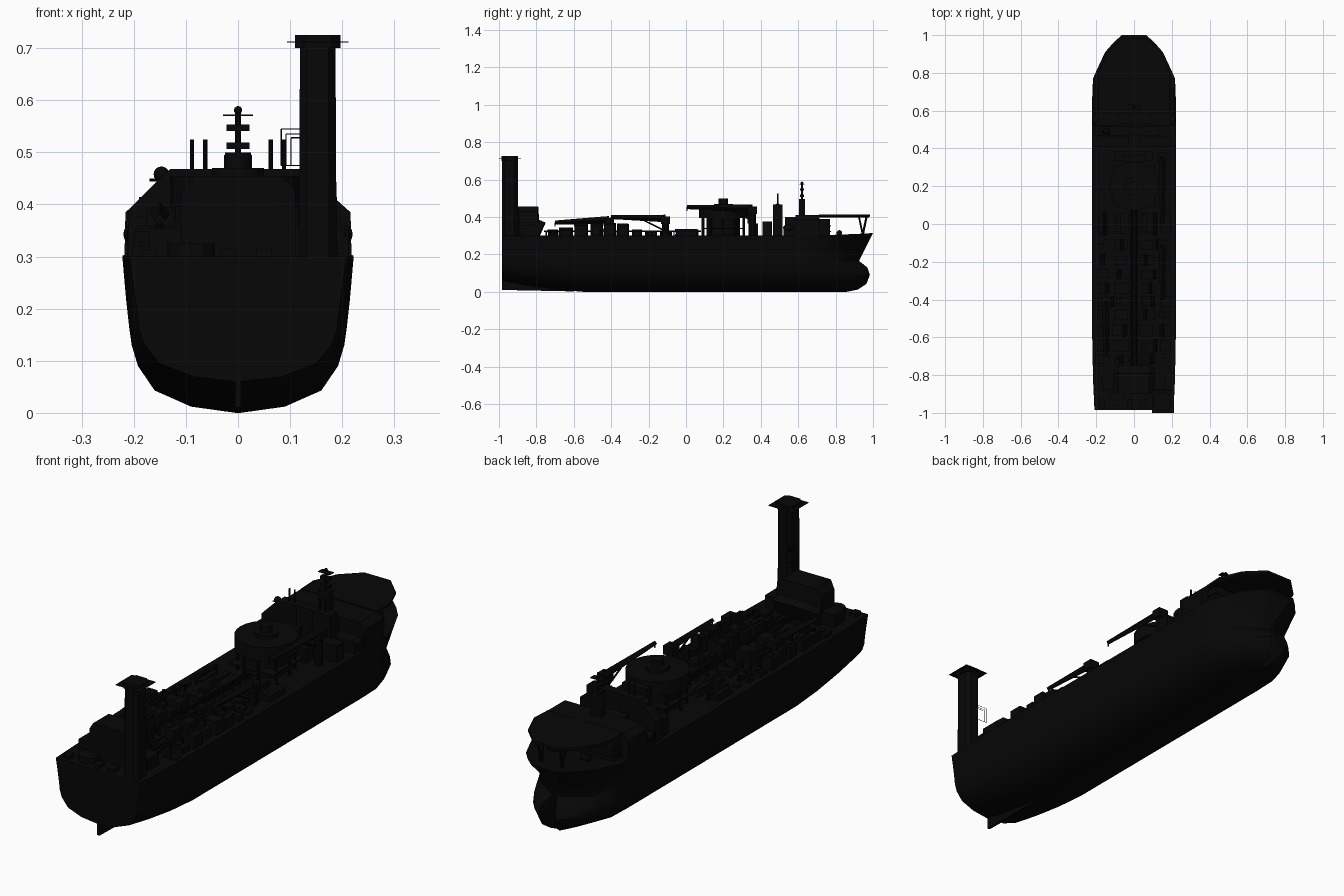
import bpy, bmesh, math, random
from mathutils import Vector, Matrix

if "Cube" in bpy.data.objects:
    bpy.data.objects.remove(bpy.data.objects["Cube"])

random.seed(4)
paint = bpy.data.materials.new("black_paint")
paint.diffuse_color = (0.002, 0.002, 0.002, 1)
paint.use_nodes = True
paint.node_tree.nodes["Principled BSDF"].inputs["Base Color"].default_value = paint.diffuse_color


def finish(bm, name, smooth=False):
    bmesh.ops.recalc_face_normals(bm, faces=bm.faces)
    me = bpy.data.meshes.new(name)
    bm.to_mesh(me)
    bm.free()
    me.materials.append(paint)
    ob = bpy.data.objects.new(name, me)
    bpy.context.collection.objects.link(ob)
    if smooth:
        bpy.ops.object.select_all(action='DESELECT')
        ob.select_set(True)
        bpy.context.view_layer.objects.active = ob
        bpy.ops.object.shade_smooth_by_angle(angle=math.radians(35))
    return ob


def box(bm, x0, x1, y0, y1, z0, z1):
    m = Matrix.Translation(((x0 + x1) / 2, (y0 + y1) / 2, (z0 + z1) / 2))
    m = m @ Matrix.Diagonal((x1 - x0, y1 - y0, z1 - z0, 1))
    bmesh.ops.create_cube(bm, size=1, matrix=m)


def rod(bm, a, b, r, r2=None, seg=8):
    a, b = Vector(a), Vector(b)
    d = b - a
    m = Matrix.Translation((a + b) / 2) @ d.to_track_quat('Z', 'Y').to_matrix().to_4x4()
    bmesh.ops.create_cone(bm, cap_ends=True, segments=seg, radius1=r,
                          radius2=r if r2 is None else r2, depth=d.length, matrix=m)


def loft(bm, rings):
    vs = [[bm.verts.new(p) for p in ring] for ring in rings]
    n = len(vs[0])
    for a, b in zip(vs, vs[1:]):
        for i in range(n):
            bm.faces.new((a[i], a[(i + 1) % n], b[(i + 1) % n], b[i]))
    bm.faces.new(vs[0])
    bm.faces.new(vs[-1])


# Hull: waterlines as (height, half width, stem position, stem half width)
LEVELS = [(0, .004, .86, .002), (.012, .09, .92, .02), (.043, .16, .965, .035), (.09, .192, .983, .045),
          (.13, .204, .97, .035), (.165, .209, .925, .012), (.22, .215, .932, .02), (.30, .222, 1.0, .065)]
STATIONS = [(-.985, .92), (-.85, .96), (-.7, .985), (-.55, 1), (0, 1), (.5, 1), (.65, 1),
            (.77, .97), (.84, .77), (.91, .56), (.96, .28), (1, 0)]
rings = []
for y, full in STATIONS:
    t = max(0, (y - .5) / .5)
    rise = .06 * max(0, (-.55 - y) / .435) ** 1.5
    side = []
    for z, w, ye, we in LEVELS:
        x = we + (w - we) * full
        yy = .5 + t * (ye - .5) if t else y
        zz = z + rise * (1 - z / .3) + (.014 * t * t if z == .30 else 0)
        side.append((x, yy, zz))
    rings.append(side + [(-x, yy, z) for x, yy, z in reversed(side)])
bm = bmesh.new()
loft(bm, rings)
finish(bm, "hull", True)

# Skeg under the stern
bm = bmesh.new()
loft(bm, [[(x, -.985, .01), (x, -.6, .002), (x, -.6, .03), (x, -.985, .14)] for x in (-.006, .006)])
finish(bm, "skeg")

# Flare tower with octagonal cap, thin square brim and side pipes
OCT = ((-1, -.6), (-.6, -1), (.6, -1), (1, -.6), (1, .6), (.6, 1), (-.6, 1), (-1, .6))
cx, cy = .153, -.942
bm = bmesh.new()
loft(bm, [[(cx + a * sx, cy + .043 * sy, z) for sx, sy in OCT] for a, z in ((.037, .2), (.034, .705))])
finish(bm, "stern_tower")
bm = bmesh.new()
loft(bm, [[(cx + .0435 * sx, cy + .045 * sy, z) for sx, sy in OCT] for z in (.70, .725)])
box(bm, cx - .059, cx + .059, -.9995, -.882, .711, .7125)
finish(bm, "tower_cap")
bm = bmesh.new()
for x, z in ((.083, .545), (.092, .535), (.102, .528)):
    rod(bm, (x, -.90, .475), (x, -.90, z), .001, seg=4)
    for h in (.475, z):
        rod(bm, (x, -.90, h), (.13, -.90, h), .001, seg=4)
finish(bm, "tower_pipes")

# Stern house and lower wings
bm = bmesh.new()
prof = [(-.9, .29), (-.9, .455), (-.79, .455), (-.785, .385), (-.75, .37), (-.785, .29)]
mid = (-.845, .29)
loft(bm, [[(x, mid[0] + (y - mid[0]) * k, mid[1] + (z - mid[1]) * k) for y, z in prof]
          for x, k in ((-.11, .8), (-.085, 1), (.08, 1), (.11, .85))])
for s in (-1, 1):
    box(bm, *sorted((s * .1, s * .17)), -.88, -.8, .29, .355)
finish(bm, "stern_house")
bm = bmesh.new()
rod(bm, (-.09, -.92, .29), (-.09, -.92, .325), .045, seg=12)
for x in (-.17, -.02, .05):
    box(bm, x - .015, x + .015, -.97, -.93, .295, .315)
finish(bm, "mooring_gear")

# Process modules: (y0, y1, top) rows, split across the beam
bm = bmesh.new()
ROWS = [(-.74, -.69, .325), (-.68, -.61, .335), (-.60, -.53, .358), (-.51, -.45, .36), (-.44, -.38, .36),
        (-.37, -.31, .355), (-.29, -.24, .325), (-.22, -.16, .32), (-.14, -.08, .312), (-.06, .06, .326)]
for y0, y1, top in ROWS:
    for x0, x1 in ((-.205, -.125), (-.115, -.025), (.025, .115), (.125, .205)):
        h = top - random.uniform(0, .02)
        ya, yb = y0 + random.uniform(0, .01), y1 - random.uniform(0, .01)
        box(bm, x0 + random.uniform(0, .015), x1 - random.uniform(0, .015), ya, yb, .295, h)
        box(bm, x0 + .02, x0 + .045, ya + .01, yb - .01, .295, top)
finish(bm, "process_modules")
bm = bmesh.new()
for y0, y1, top in ROWS:
    for s in (-1, 1):
        x = s * random.uniform(.05, .17)
        rod(bm, (x, y0, top), (x, y1, top), .009)
        rod(bm, (s * .15, y1, .295), (s * .15, y1, top + .008), .006)
finish(bm, "process_vessels", True)
bm = bmesh.new()
for x in (-.014, -.005, .005, .014):
    rod(bm, (x, -.76, .325), (x, .08, .325), .004, seg=6)
for i in range(14):
    y = -.75 + i * .062
    box(bm, -.02, .02, y, y + .006, .295, .322)
finish(bm, "pipe_rack")

# Turret with drum head, legs and swivel stack
bm = bmesh.new()
rod(bm, (0, .2, .29), (0, .2, .40), .09, seg=16)
rod(bm, (0, .2, .395), (0, .2, .455), .13, seg=24)
rod(bm, (0, .2, .455), (0, .2, .47), .05, seg=16)
rod(bm, (0, .2, .47), (0, .2, .50), .025, seg=12)
finish(bm, "turret", True)
bm = bmesh.new()
for i in range(10):
    a = i * math.tau / 10
    c, s = math.cos(a), math.sin(a)
    rod(bm, (.115 * c, .2 + .115 * s, .295), (.115 * c, .2 + .115 * s, .40), .007)
box(bm, -.11, .11, .09, .31, .335, .342)
box(bm, -.1, .1, .335, .385, .295, .365)
box(bm, -.06, .06, .33, .365, .365, .44)
finish(bm, "turret_frame")


# Deck cranes: pedestal, cab, boom and ram
def crane(name, x, y, z, tip_y, tip_z):
    bm = bmesh.new()
    d = 1 if tip_y > y else -1
    rod(bm, (x, y, .29), (x, y, z - .02), .018, seg=10)
    box(bm, x - .024, x + .024, y - .024, y + .024, z - .03, z + .01)
    rod(bm, (x, y, z), (x, tip_y, tip_z), .02, .011, seg=4)
    rod(bm, (x, y + d * .015, z - .06), (x, y + d * .12, z - .008), .004, seg=6)
    rod(bm, (x, tip_y, tip_z), (x, tip_y, tip_z - .02), .003, seg=6)
    finish(bm, name)


crane("forward_crane", .15, .355, .447, .005, .453)
crane("middle_crane", .15, -.11, .392, -.40, .40)
crane("aft_crane", -.15, -.41, .385, -.70, .37)

# Exhaust casing, pipes and machinery blocks ahead of the turret
bm = bmesh.new()
casing = [(.21, .29), (.21, .39), (.155, .445), (.13, .468), (.04, .468), (.04, .29)]
loft(bm, [[(-x, y, z) for x, z in casing] for y in (.465, .515)])
box(bm, .04, .13, .465, .515, .29, .468)
for s in (-1, 1):
    box(bm, *sorted((s * .03, s * .2)), .41, .46, .29, .375)
    for x in (.063, .088):
        rod(bm, (s * x, .49, .46), (s * x, .49, .525), .004)
box(bm, -.05, .05, .47, .51, .29, .468)
box(bm, -.09, .09, .53, .585, .29, .40)
finish(bm, "exhaust_casing")
bm = bmesh.new()
bmesh.ops.create_uvsphere(bm, u_segments=12, v_segments=8, radius=.015,
                          matrix=Matrix.Translation((-.147, .49, .458)))
rod(bm, (-.17, .49, .447), (-.14, .49, .447), .003)
finish(bm, "antenna_dome", True)

# Accommodation block with full-width lower storey and bridge
bm = bmesh.new()
side = [(.218, .295), (.216, .385), (.188, .41), (-.188, .41), (-.216, .385), (-.218, .295)]
loft(bm, [[(x, y, z) for x, z in side] for y in (.585, .715)])
box(bm, -.212, .212, .52, .60, .295, .35)
box(bm, -.18, .18, .70, .77, .295, .388)
for z in (.32, .35):
    box(bm, -.184, .184, .70, .774, z, z + .004)
finish(bm, "accommodation")

# Mast with crossbars
bm = bmesh.new()
y = .62
rod(bm, (0, y, .40), (0, y, .58), .006)
box(bm, -.027, .027, y - .015, y + .015, .405, .495)
for w, z, h in ((.022, .506, .013), (.022, .541, .012), (.029, .570, .003)):
    box(bm, -w, w, y - w * .5, y + w * .5, z, z + h)
bmesh.ops.create_icosphere(bm, subdivisions=2, radius=.008, matrix=Matrix.Translation((0, y, .581)))
finish(bm, "mast")

# Helideck over the bow, with sloping edge and props
bm = bmesh.new()
half = [(.065, .983), (.145, .905), (.19, .80), (.185, .71)]
outline = half + [(-x, y) for x, y in reversed(half)]
loft(bm, [[(x * k, .85 + (y - .85) * k, z) for x, y in outline]
          for k, z in ((.94, .397), (1, .402), (1, .414))])
finish(bm, "helideck")
bm = bmesh.new()
for s in (-1, 1):
    rod(bm, (s * .05, .945, .305), (s * .055, .965, .40), .006)
    rod(bm, (s * .05, .945, .305), (s * .055, .925, .40), .005)
    rod(bm, (s * .06, .82, .315), (s * .1, .82, .315), .015, seg=10)
finish(bm, "helideck_props")

# Lifeboats hung on both sides
for s, name in ((-1, "port"), (1, "starboard")):
    bm = bmesh.new()
    bmesh.ops.create_uvsphere(bm, u_segments=10, v_segments=6, radius=1,
                              matrix=Matrix.Translation((s * .205, .55, .343)) @ Matrix.Diagonal((.016, .032, .018, 1)))
    finish(bm, name + "_lifeboat", True)
